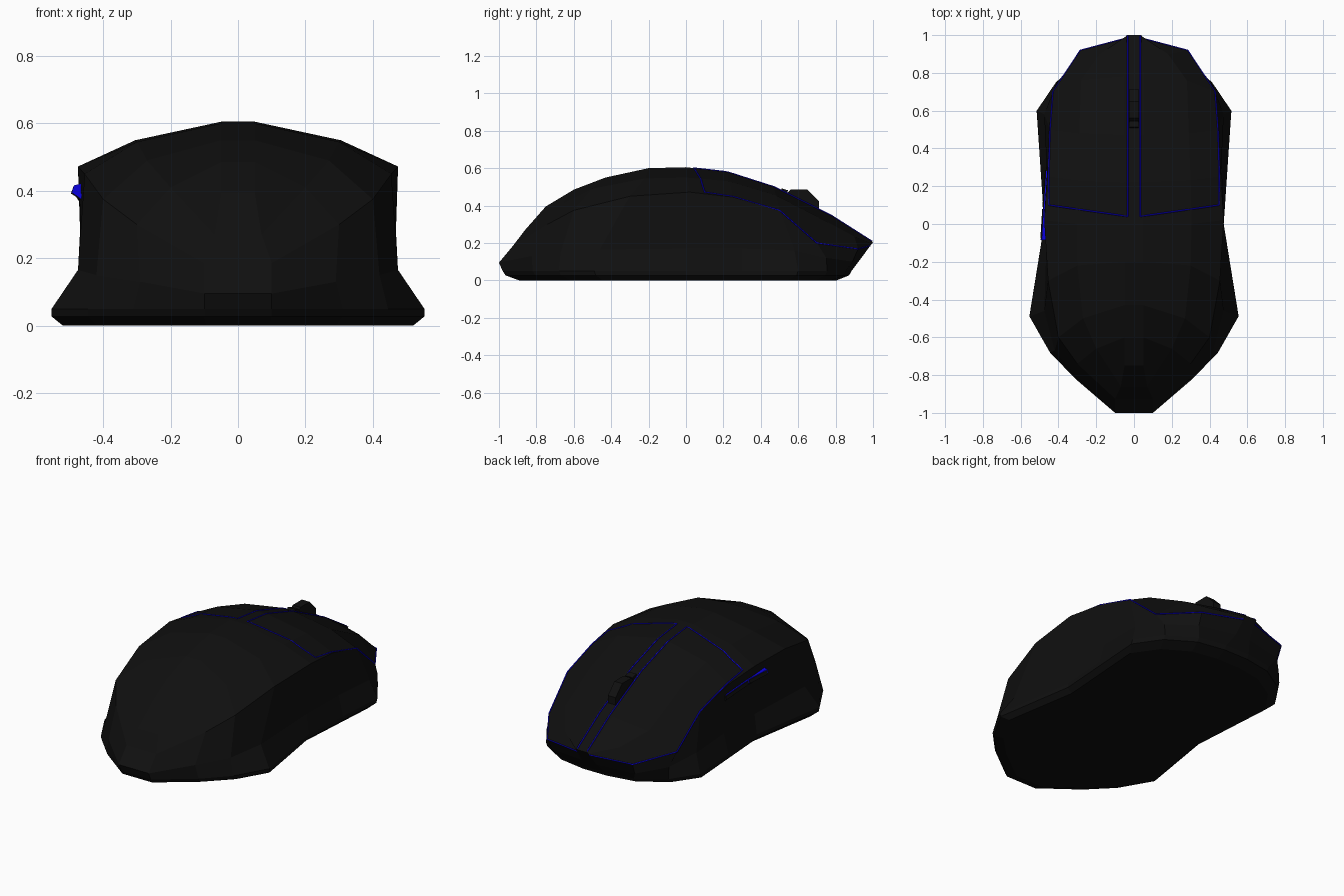
import bpy, bmesh
from math import radians
from mathutils import Vector, Matrix
from mathutils.bvhtree import BVHTree

if "Cube" in bpy.data.objects:
    bpy.data.objects.remove(bpy.data.objects["Cube"])


def material(name, color):
    m = bpy.data.materials.new(name)
    m.diffuse_color = (*color, 1)
    m.use_nodes = True
    m.node_tree.nodes["Principled BSDF"].inputs["Base Color"].default_value = m.diffuse_color
    return m


BLACK = material("black_plastic", (0.005, 0.005, 0.005))
BLUE = material("blue_trim", (0.003, 0.0, 0.75))


def add_mesh(name, bm, mat):
    bmesh.ops.recalc_face_normals(bm, faces=bm.faces)
    me = bpy.data.meshes.new(name)
    bm.to_mesh(me)
    me.materials.append(mat)
    ob = bpy.data.objects.new(name, me)
    bpy.context.collection.objects.link(ob)
    return ob


# Shell: lengthwise lines of the right half, tail to nose
crown = [(.05, -.75, .395), (.05, -.6, .485), (.05, -.43, .55), (.05, -.2, .6), (.05, 0, .605),
         (.05, .22, .58), (.05, .47, .5), (.05, .78, .345), (.045, .89, .275), (.04, 1, .205)]
upper = [(.07, -.86, .27), (.2, -.66, .41), (.27, -.5, .49), (.3, -.22, .545), (.305, 0, .55),
         (.3, .23, .53), (.29, .48, .455), (.28, .76, .31), (.18, .9, .235), (.04, .995, .197)]
shoulder = [(.10, -.925, .185), (.3, -.74, .3), (.4, -.6, .375), (.455, -.3, .45), (.475, .02, .472),
            (.46, .25, .445), (.445, .5, .375), (.43, .7, .2), (.285, .92, .168), (.04, .985, .185)]
waist = [(.10, -1, .095), (.29, -.825, .13), (.42, -.67, .15), (.475, -.46, .165), (.46, 0, .17),
         (.465, .3, .17), (.475, .58, .16), (.41, .75, .12), (.28, .89, .1), (.05, .93, .11)]
outline = [(.10, -.98), (.31, -.82), (.445, -.68), (.553, -.49), (.475, 0),
           (.495, .3), (.515, .6), (.41, .755), (.25, .855), (.08, .885)]
base = [(x, y, .05) for x, y in outline]
rim = [(x, y * .985, .027) for x, y in outline]
foot = [(x * .94, y * .91, 0) for x, y in outline]
rows = [crown, upper, shoulder, waist, base, rim, foot]
R, N = len(rows), len(crown)

bm = bmesh.new()
sides = [[[bm.verts.new((s * x, y, z)) for x, y, z in row] for row in rows] for s in (1, -1)]
for g in sides:
    for i in range(R - 1):
        for j in range(N - 1):
            bm.faces.new((g[i][j], g[i][j + 1], g[i + 1][j + 1], g[i + 1][j]))
# Join the two halves along the centre
a, b = sides
for i in (0, R - 1):
    for j in range(N - 1):
        bm.faces.new((a[i][j], a[i][j + 1], b[i][j + 1], b[i][j]))
for j in (0, N - 1):
    for i in range(R - 1):
        bm.faces.new((a[i][j], a[i + 1][j], b[i + 1][j], b[i][j]))
bmesh.ops.recalc_face_normals(bm, faces=bm.faces)
bvh = BVHTree.FromBMesh(bm)
add_mesh("shell", bm, BLACK)
bm.free()


def on_top(x, y):
    hit = bvh.ray_cast(Vector((x, y, 2)), Vector((0, 0, -1)))[0]
    return hit or bvh.find_nearest(Vector((x, y, .2)))[0]


def seam(name, pts):
    cu = bpy.data.curves.new(name, 'CURVE')
    cu.dimensions = '3D'
    cu.bevel_depth = .004
    cu.bevel_resolution = 0
    sp = cu.splines.new('POLY')
    sp.points.add(len(pts) - 1)
    for p, co in zip(sp.points, pts):
        p.co = (*co, 1)
    cu.materials.append(BLUE)
    bpy.context.collection.objects.link(bpy.data.objects.new(name, cu))


# Seams around the two main buttons
for s, side in ((1, "right"), (-1, "left")):
    n = 40
    seam(side + "_button_inner_seam",
         [on_top(s * .033, .04 + .955 * k / n) for k in range(n + 1)])
    corner = Vector((s * .45, .10, 0))
    start = Vector((s * .033, .04, 0))
    back = [on_top(*start.lerp(corner, k / 12).xy) for k in range(13)]
    edge = [Vector((s * x, y, z)) for x, y, z in shoulder[5:]]
    edge[0].x = s * .452
    edge[0] = on_top(edge[0].x, edge[0].y)
    seam(side + "_button_outer_seam", back + edge)

# Scroll wheel
bm = bmesh.new()
bmesh.ops.create_cone(bm, cap_ends=True, segments=8, radius1=.115, radius2=.115, depth=.052,
                      matrix=Matrix.Translation((0, .605, .38)) @ Matrix.Rotation(radians(90), 4, 'Y')
                      @ Matrix.Rotation(radians(22.5), 4, 'Z'))
add_mesh("scroll_wheel", bm, BLACK)
bm.free()

# Small button behind the wheel
bm = bmesh.new()
bmesh.ops.create_cube(bm, size=1, matrix=Matrix.Translation((0, .525, .475))
                      @ Matrix.Rotation(radians(-18), 4, 'X') @ Matrix.Diagonal((.05, .035, .025, 1)))
add_mesh("centre_button", bm, BLACK)
bm.free()


# Thumb buttons on the left: tapering ridges along the side
def ridge(name, path, out, half, mat):
    bm = bmesh.new()
    rings = []
    for k, (x, y, z) in enumerate(path):
        o = out[k]
        rings.append([bm.verts.new(p) for p in ((x + .02, y, z + half), (x - o * .7, y, z + half * .7),
                                                (x - o, y, z), (x + .02, y, z - half))])
    for p, q in zip(rings, rings[1:]):
        for i in range(4):
            bm.faces.new((p[i], p[(i + 1) % 4], q[(i + 1) % 4], q[i]))
    bm.faces.new(rings[0])
    bm.faces.new(rings[-1])
    add_mesh(name, bm, mat)
    bm.free()


ridge("thumb_button_trim", [(-.47, -.085, .395), (-.469, .08, .395), (-.459, .28, .37)],
      (.024, .013, .008), .03, BLUE)
ridge("rear_thumb_button", [(-.47, -.078, .392), (-.469, .08, .392)], (.026, .017), .029, BLACK)
ridge("front_thumb_button", [(-.469, .09, .39), (-.459, .285, .367)], (.016, .012), .029, BLACK)
